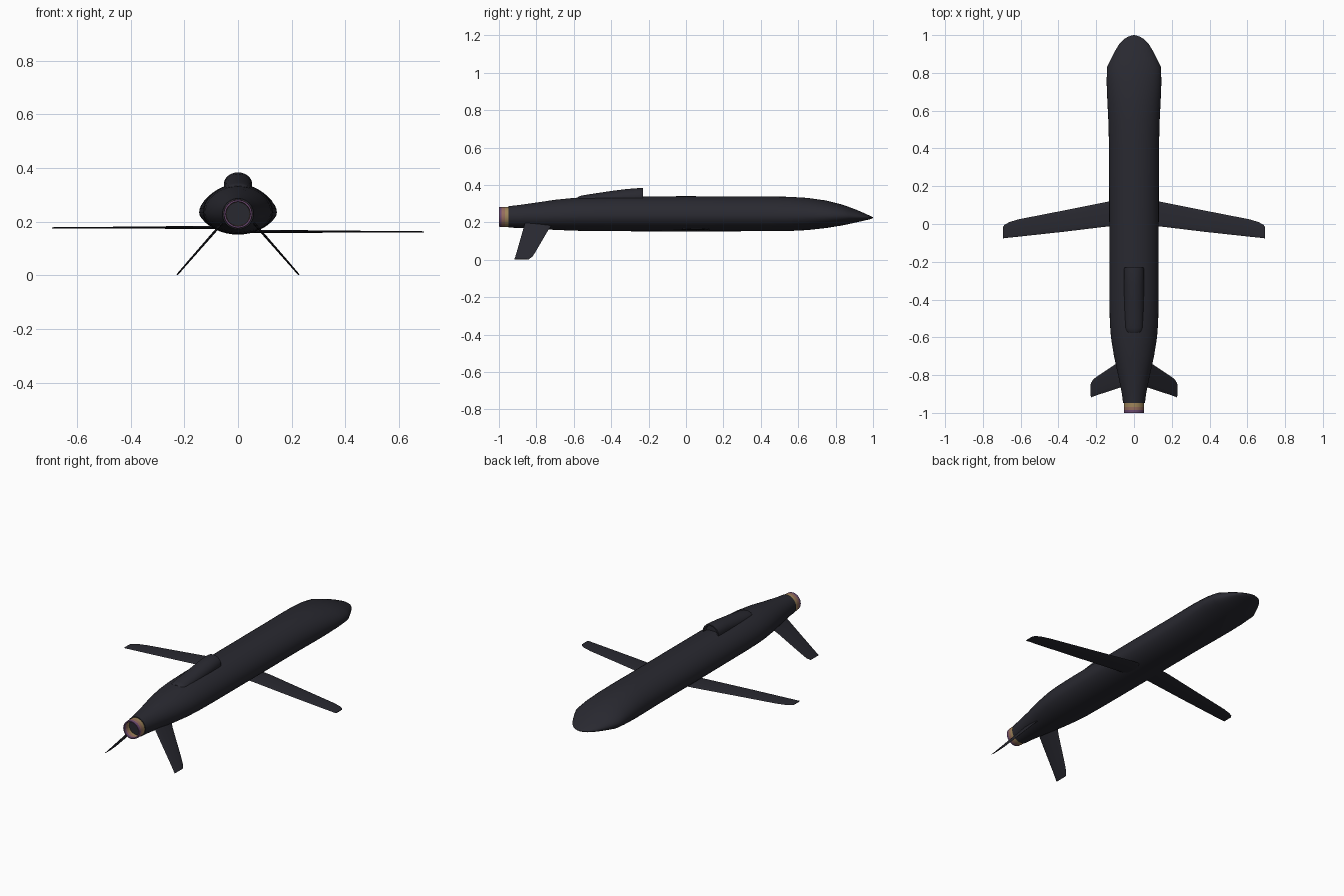
import bpy, bmesh, math
from mathutils import Vector


def material(name, rgb):
    m = bpy.data.materials.new(name)
    m.diffuse_color = (*rgb, 1)
    return m


DARK = material("charcoal", (0.022, 0.022, 0.030))
TAN = material("heat_tan", (0.34, 0.23, 0.10))
ROSE = material("heat_rose", (0.30, 0.15, 0.11))
PURPLE = material("heat_purple", (0.15, 0.07, 0.17))


def loft(name, rings, mats, cap=True, closed=False, angle=35):
    """Skin a list of equal-length rings; returns the object."""
    bm = bmesh.new()
    vs = [[bm.verts.new(p) for p in r] for r in rings]
    n = len(vs[0])
    pairs = list(zip(vs, vs[1:])) + ([(vs[-1], vs[0])] if closed else [])
    for a, b in pairs:
        for i in range(n):
            j = (i + 1) % n
            bm.faces.new((a[i], a[j], b[j], b[i]))
    if cap and not closed:
        bm.faces.new(vs[0])
        bm.faces.new(vs[-1])
    bmesh.ops.recalc_face_normals(bm, faces=bm.faces)
    me = bpy.data.meshes.new(name)
    bm.to_mesh(me)
    bm.free()
    for m in mats:
        me.materials.append(m)
    ob = bpy.data.objects.new(name, me)
    bpy.context.collection.objects.link(ob)
    bpy.ops.object.select_all(action='DESELECT')
    ob.select_set(True)
    bpy.context.view_layer.objects.active = ob
    bpy.ops.object.shade_smooth_by_angle(angle=math.radians(angle))
    return ob


# Fuselage: y, half width, bottom z, chine z, top z
SECTIONS = [
    (-0.948, 0.058, 0.172, 0.229, 0.287), (-0.90, 0.064, 0.171, 0.230, 0.292),
    (-0.80, 0.084, 0.166, 0.231, 0.306), (-0.70, 0.106, 0.160, 0.233, 0.321),
    (-0.60, 0.122, 0.156, 0.235, 0.331), (-0.52, 0.128, 0.154, 0.235, 0.336),
    (-0.40, 0.130, 0.153, 0.235, 0.339), (0.00, 0.131, 0.152, 0.235, 0.340),
    (0.40, 0.132, 0.153, 0.235, 0.339), (0.55, 0.136, 0.154, 0.235, 0.337),
    (0.65, 0.141, 0.159, 0.235, 0.331), (0.75, 0.145, 0.170, 0.235, 0.317),
    (0.83, 0.143, 0.183, 0.234, 0.297), (0.87, 0.124, 0.191, 0.232, 0.283),
    (0.91, 0.104, 0.200, 0.230, 0.268), (0.95, 0.080, 0.209, 0.228, 0.251),
    (0.98, 0.052, 0.216, 0.226, 0.237), (0.993, 0.028, 0.220, 0.225, 0.231),
    (1.00, 0.004, 0.223, 0.225, 0.227)]
rings = []
for y, w, zb, zc, zt in SECTIONS:
    ring = []
    for i in range(40):
        a = 2 * math.pi * i / 40
        s = math.sin(a)
        ring.append((w * math.cos(a), y, zc + s * ((zt - zc) if s > 0 else (zc - zb))))
    rings.append(ring)
loft("fuselage", rings, [DARK], angle=40)

# Dorsal intake: round-topped scoop with a shallow recessed mouth facing the nose
rings = []
for y, w, zt in [(-0.578, 0.030, 0.334), (-0.568, 0.042, 0.341), (-0.55, 0.047, 0.345),
                 (-0.50, 0.050, 0.353), (-0.40, 0.052, 0.368), (-0.32, 0.053, 0.378),
                 (-0.245, 0.053, 0.384), (-0.23, 0.051, 0.383),
                 (-0.23, 0.044, 0.376), (-0.25, 0.042, 0.374)]:
    z0 = 0.318
    h = min(0.045, zt - z0)
    lift = zt - z0 - h
    prof = [(w * math.cos(math.pi * i / 16), z0 + lift + h * math.sin(math.pi * i / 16))
            for i in range(17)]
    rings.append([(w, y, z0)] + [(x, y, z) for x, z in prof] + [(-w, y, z0)])
loft("dorsal_intake", rings, [DARK], angle=40)

# Nozzle tube, heat bands coloured by position along its length
CZ, N = 0.229, 36
prof = [(-0.94, 0.053), (-0.968, 0.054), (-0.986, 0.0535), (-1.0, 0.052),
        (-1.0, 0.046), (-0.986, 0.045), (-0.968, 0.045), (-0.94, 0.043)]
rings = [[(r * math.cos(2 * math.pi * i / N), y, CZ + r * math.sin(2 * math.pi * i / N))
          for i in range(N)] for y, r in prof]
nozzle = loft("nozzle", rings, [TAN, ROSE, PURPLE], closed=True)
for p in nozzle.data.polygons:
    y = p.center.y
    p.material_index = 0 if y > -0.968 else (1 if y > -0.986 else 2)

# Dark plug at the bottom of the nozzle
loft("nozzle_plug", [[(0.045 * math.cos(2 * math.pi * i / N), y,
                       CZ + 0.045 * math.sin(2 * math.pi * i / N)) for i in range(N)]
                     for y in (-0.955, -0.93)], [DARK])


def blade(name, stations, side):
    """Thin lens-section surface. Stations: x, z, leading y, trailing y, thickness."""
    a, b = stations[0], stations[-1]
    d = Vector((b[0] - a[0], 0, b[1] - a[1])).normalized()
    nrm = Vector((-d.z, 0, d.x))
    rings = []
    for x, z, yl, yt, t in stations:
        ring = []
        for i in range(16):
            an = 2 * math.pi * i / 16
            p = Vector((x, (yl + yt) / 2 + (yl - yt) / 2 * math.cos(an), z))
            p += nrm * (t / 2 * math.sin(an))
            ring.append((p.x * side, p.y, p.z))
        rings.append(ring)
    return loft(name, rings, [DARK], angle=50)


# Wings, one stowed slightly above the other, with rounded pivots at the root
for name, side, z in (("right_wing", 1, 0.164), ("left_wing", -1, 0.179)):
    blade(name, [(0.045, z, 0.085, 0.030, 0.010), (0.055, z, 0.112, 0.005, 0.011),
                 (0.075, z, 0.127, -0.006, 0.012), (0.13, z, 0.120, -0.012, 0.011),
                 (0.38, z - 0.001, 0.070, -0.042, 0.008),
                 (0.61, z - 0.002, 0.025, -0.067, 0.006),
                 (0.66, z - 0.002, 0.010, -0.072, 0.005),
                 (0.685, z - 0.002, -0.004, -0.075, 0.005),
                 (0.694, z - 0.002, -0.016, -0.076, 0.004)], side)

# Drooped tail fins
for name, side in (("right_tail_fin", 1), ("left_tail_fin", -1)):
    blade(name, [(0.050, 0.206, -0.700, -0.858, 0.010), (0.085, 0.165, -0.733, -0.870, 0.009),
                 (0.190, 0.045, -0.803, -0.904, 0.007), (0.215, 0.016, -0.822, -0.913, 0.006),
                 (0.228, 0.002, -0.842, -0.918, 0.005)], side)
